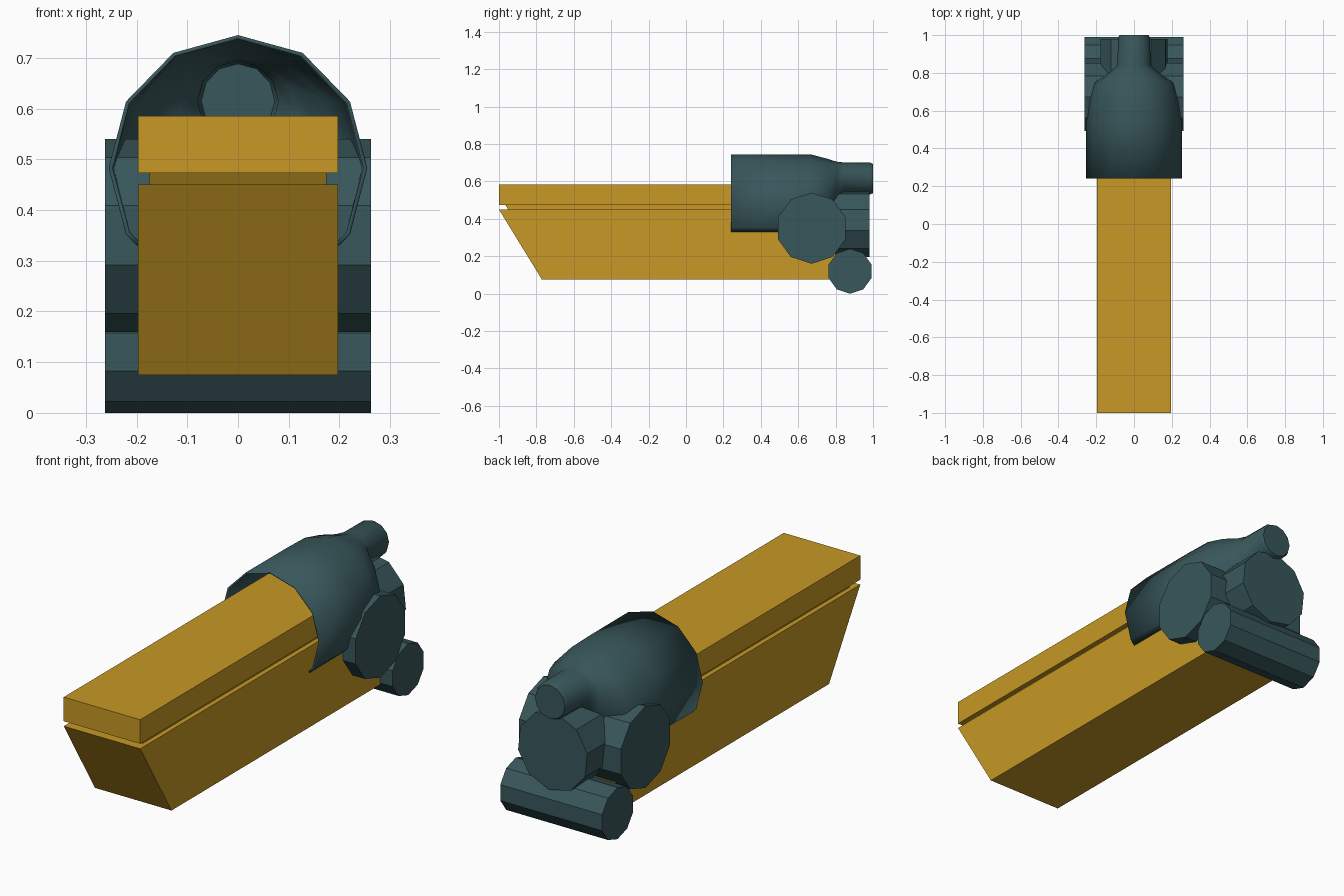
import bpy, bmesh, math
from mathutils import Vector

if "Cube" in bpy.data.objects:
    bpy.data.objects.remove(bpy.data.objects["Cube"])


def material(name, rgb):
    m = bpy.data.materials.new(name)
    m.diffuse_color = (*rgb, 1)
    m.use_nodes = True
    m.node_tree.nodes["Principled BSDF"].inputs["Base Color"].default_value = m.diffuse_color
    return m


YELLOW = material("ochre yellow", (0.57, 0.315, 0.018))
TEAL = material("dark teal", (0.04, 0.095, 0.105))


def make_object(name, bm, mat):
    bmesh.ops.recalc_face_normals(bm, faces=bm.faces)
    me = bpy.data.meshes.new(name)
    bm.to_mesh(me)
    bm.free()
    me.materials.append(mat)
    ob = bpy.data.objects.new(name, me)
    bpy.context.collection.objects.link(ob)
    return ob


def extrude(name, points, vector, mat):
    """Closed 3D outline pushed along a vector."""
    bm = bmesh.new()
    face = bm.faces.new([bm.verts.new(p) for p in points])
    new = bmesh.ops.extrude_face_region(bm, geom=[face], use_keep_orig=True)["geom"]
    bmesh.ops.translate(bm, verts=[v for v in new if isinstance(v, bmesh.types.BMVert)],
                        vec=Vector(vector))
    return make_object(name, bm, mat)


def side_profile(name, half_width, yz, mat):
    return extrude(name, [(-half_width, y, z) for y, z in yz], (2 * half_width, 0, 0), mat)


def circle(r, sides, start):
    return [(r * math.cos(a), r * math.sin(a)) for a in
            (math.radians(start) + math.tau * i / sides for i in range(sides))]


# Yellow body: raked lower beam, recessed strip and top slab
side_profile("lower_beam", 0.197, [(-1, 0.45), (-0.77, 0.075), (0.8, 0.075), (0.8, 0.45)], YELLOW)
side_profile("recessed_strip", 0.175, [(-0.966, 0.475), (-0.95, 0.448), (0.62, 0.448), (0.62, 0.475)], YELLOW)
side_profile("top_slab", 0.197, [(-1, 0.473), (0.62, 0.473), (0.62, 0.585), (-1, 0.585)], YELLOW)

# Ten-sided drums: two across, one pointing backward
side_profile("cross_drum", 0.262, [(0.672 + a, 0.35 + b) for a, b in circle(0.19, 10, 90)], TEAL)
side_profile("lower_roller", 0.262, [(0.877 + a, 0.12 + b) for a, b in circle(0.12, 10, 90)], TEAL)
extrude("rear_drum", [(a, 0.72, 0.376 + b) for a, b in circle(0.182, 10, 24)], (0, 0.26, 0), TEAL)

# Hood lofted into the rear pipe: y, centre z, half width, half height
stations = [(0.24, 0.483, 0.255, 0.262), (0.54, 0.483, 0.253, 0.262), (0.665, 0.483, 0.245, 0.262),
            (0.75, 0.525, 0.205, 0.198), (0.805, 0.582, 0.125, 0.124), (0.84, 0.615, 0.087, 0.087),
            (0.985, 0.616, 0.085, 0.085), (1.0, 0.615, 0.077, 0.078)]
bm = bmesh.new()
rings = [[bm.verts.new((rx * a, y, cz + rz * b)) for a, b in circle(1, 12, 90)]
         for y, cz, rx, rz in stations]
for r0, r1 in zip(rings, rings[1:]):
    for i in range(12):
        j = (i + 1) % 12
        bm.faces.new((r0[i], r0[j], r1[j], r1[i]))
bm.faces.new(rings[-1])
bmesh.ops.recalc_face_normals(bm, faces=bm.faces)
# open the underside of the hood
bmesh.ops.bisect_plane(bm, geom=bm.verts[:] + bm.edges[:] + bm.faces[:],
                       plane_co=(0, 0, 0.33), plane_no=(0, 0, -1), clear_outer=True)
hood = make_object("hood_and_pipe", bm, TEAL)
shell = hood.modifiers.new("thickness", 'SOLIDIFY')
shell.thickness = 0.008
shell.offset = -1
bpy.context.view_layer.objects.active = hood
hood.select_set(True)
bpy.ops.object.shade_smooth_by_angle(angle=math.radians(60))
